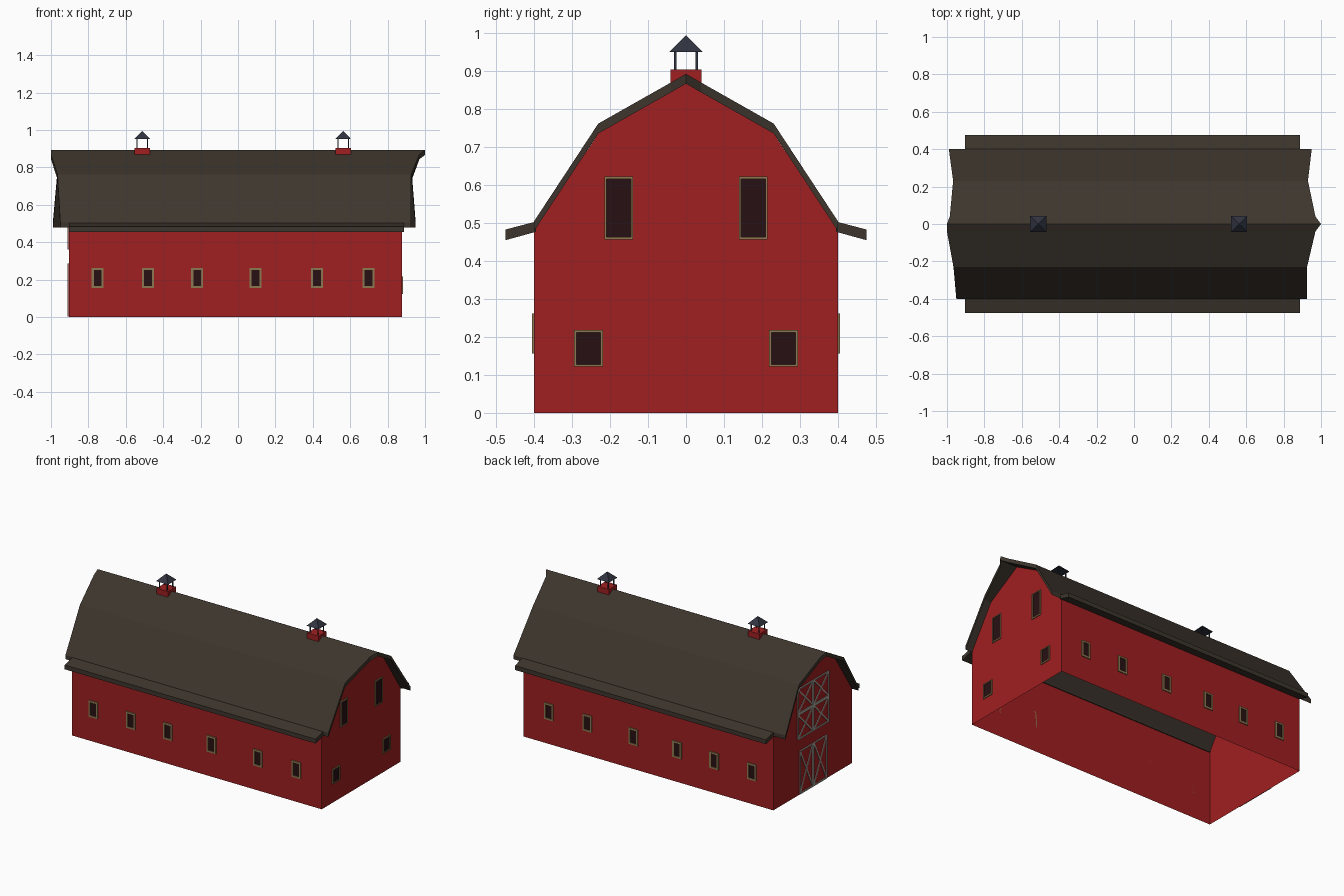
import bpy, bmesh
from mathutils import Vector

if "Cube" in bpy.data.objects:
    bpy.data.objects.remove(bpy.data.objects["Cube"])


def material(name, rgb):
    m = bpy.data.materials.new(name)
    m.diffuse_color = (*rgb, 1)
    m.use_nodes = True
    m.node_tree.nodes["Principled BSDF"].inputs["Base Color"].default_value = m.diffuse_color
    return m


RED = material("red_paint", (0.35, 0.014, 0.015))
ROOF = material("brown_shingle", (0.047, 0.036, 0.026))
SLATE = material("slate", (0.03, 0.033, 0.05))
TAN = material("tan_trim", (0.27, 0.19, 0.08))
GLASS = material("dark_pane", (0.02, 0.005, 0.006))
GREY = material("grey_trim", (0.40, 0.38, 0.33))


def finish(name, bm, mat):
    bmesh.ops.recalc_face_normals(bm, faces=bm.faces)
    me = bpy.data.meshes.new(name)
    bm.to_mesh(me)
    bm.free()
    me.materials.append(mat)
    ob = bpy.data.objects.new(name, me)
    bpy.context.collection.objects.link(ob)


def loft(bm, a, b, caps=True):
    """Join two matching point loops into a closed tube."""
    a = [bm.verts.new(p) for p in a]
    b = [bm.verts.new(p) for p in b]
    n = len(a)
    for i in range(n):
        j = (i + 1) % n
        bm.faces.new((a[i], a[j], b[j], b[i]))
    if caps:
        bm.faces.new(a)
        bm.faces.new(b)


def slab(bm, place, pts, n0, n1):
    loft(bm, [place(u, v, n0) for u, v in pts], [place(u, v, n1) for u, v in pts])


def rect(u0, u1, v0, v1):
    return [(u0, v0), (u1, v0), (u1, v1), (u0, v1)]


def box(bm, x0, x1, y0, y1, z0, z1):
    slab(bm, lambda u, v, n: (u, v, n), rect(x0, x1, y0, y1), z0, z1)


def beam(bm, place, p, q, w, n0, n1):
    p, q = Vector(p), Vector(q)
    d = (q - p).normalized() * w / 2
    s = Vector((-d.y, d.x))
    slab(bm, place, [p - s, q - s, q + s, p + s], n0, n1)


def frame(bm, place, u0, u1, v0, v1, w, n0, n1):
    for r in ((u0, u0 + w, v0, v1), (u1 - w, u1, v0, v1),
              (u0 + w, u1 - w, v0, v0 + w), (u0 + w, u1 - w, v1 - w, v1)):
        slab(bm, place, rect(*r), n0, n1)


XL, XR, W = -0.903, 0.877, 0.4
# Wall coordinates: along the wall, up, outward
front = lambda u, v, n: (u, -W - n, v)
back = lambda u, v, n: (u, W + n, v)
right = lambda u, v, n: (XR + n, u, v)
left = lambda u, v, n: (XL - n, u, v)

# Walls: open underneath, roof closes the top
half = [(W, 0), (W, 0.48), (0.23, 0.737), (0, 0.867)]
profile = half + [(-y, z) for y, z in half[-2::-1]]
bm = bmesh.new()
ends = [[bm.verts.new((x, y, z)) for y, z in profile] for x in (XL, XR)]
for e in ends:
    bm.faces.new(e)
for i in (0, 5):
    bm.faces.new((ends[0][i], ends[0][i + 1], ends[1][i + 1], ends[1][i]))
finish("walls", bm, RED)

# Gambrel roof with uneven flared ends: y, z, left x, right x
rows = [(-0.4, 0.505, -0.95, 0.925), (-0.231, 0.762, -0.965, 0.925),
        (-0.04, 0.87, -1.0, 0.97), (0, 0.893, -1.0, 1.0),
        (0.04, 0.87, -0.985, 0.97), (0.231, 0.762, -0.967, 0.93),
        (0.4, 0.505, -0.99, 0.95)]
bm = bmesh.new()
grid = [[bm.verts.new((x, y, z - t)) for x, t in
         ((xl, 0), (xr, 0), (xr, 0.026), (xl, 0.026))] for y, z, xl, xr in rows]
for a, b in zip(grid, grid[1:]):
    for i in range(4):
        j = (i + 1) % 4
        bm.faces.new((a[i], a[j], b[j], b[i]))
bm.faces.new(grid[0])
bm.faces.new(grid[-1])
finish("gambrel_roof", bm, ROOF)

# Shallow eaves along both sides
bm = bmesh.new()
for s in (-1, 1):
    sec = [(0.395, 0.504), (0.475, 0.483), (0.475, 0.455), (0.395, 0.477)]
    loft(bm, [(-0.903, s * y, z) for y, z in sec], [(0.887, s * y, z) for y, z in sec])
finish("eaves", bm, ROOF)

# Windows: wall, centre along wall, width, bottom, top, trim width
windows = [(wall, x, 0.064, 0.156, 0.262, 0.011) for wall in (front, back)
           for x in (-0.75, -0.482, -0.218, 0.093, 0.423, 0.697)]
for s in (-1, 1):
    windows += [(right, s * 0.177, 0.076, 0.457, 0.622, 0.006),
                (right, s * 0.257, 0.076, 0.122, 0.218, 0.006)]
frames, panes = bmesh.new(), bmesh.new()
for place, c, w, z0, z1, t in windows:
    u0, u1 = c - w / 2, c + w / 2
    frame(frames, place, u0, u1, z0, z1, t, 0, 0.006)
    slab(panes, place, rect(u0 + t, u1 - t, z0 + t, z1 - t), 0, 0.002)
finish("window_frames", frames, TAN)
finish("window_panes", panes, GLASS)

# Barn doors and hayloft doors with cross bracing on the left gable
panels, trim = bmesh.new(), bmesh.new()
leaves = []
for u0, u1 in ((-0.14, 0), (0, 0.14)):
    leaves.append((u0, u1, 0.004, 0.285))
for u0, u1 in ((-0.16, 0), (0, 0.16)):
    leaves += [(u0, u1, 0.36, 0.525), (u0, u1, 0.525, 0.69)]
for u0, u1, v0, v1 in leaves:
    slab(panels, left, rect(u0, u1, v0, v1), 0, 0.003)
    frame(trim, left, u0, u1, v0, v1, 0.009, 0.003, 0.008)
    e = 0.006
    beam(trim, left, (u0 + e, v0 + e), (u1 - e, v1 - e), 0.009, 0.003, 0.007)
    beam(trim, left, (u0 + e, v1 - e), (u1 - e, v0 + e), 0.009, 0.003, 0.007)
finish("door_panels", panels, RED)
finish("door_trim", trim, GREY)

# Two ridge cupolas
for side, cx in (("left", -0.512), ("right", 0.562)):
    bm = bmesh.new()
    box(bm, cx - 0.041, cx + 0.041, -0.041, 0.041, 0.866, 0.905)
    finish(side + "_cupola_base", bm, RED)
    bm = bmesh.new()
    for px in (cx - 0.028, cx + 0.028):
        for py in (-0.028, 0.028):
            box(bm, px - 0.003, px + 0.003, py - 0.003, py + 0.003, 0.9, 0.957)
    finish(side + "_cupola_posts", bm, SLATE)
    bm = bmesh.new()
    r = 0.043
    base = [bm.verts.new((cx + a * r, b * r, 0.951))
            for a, b in ((-1, -1), (1, -1), (1, 1), (-1, 1))]
    tip = bm.verts.new((cx, 0, 0.995))
    bm.faces.new(base)
    for i in range(4):
        bm.faces.new((base[i], base[(i + 1) % 4], tip))
    finish(side + "_cupola_roof", bm, SLATE)
